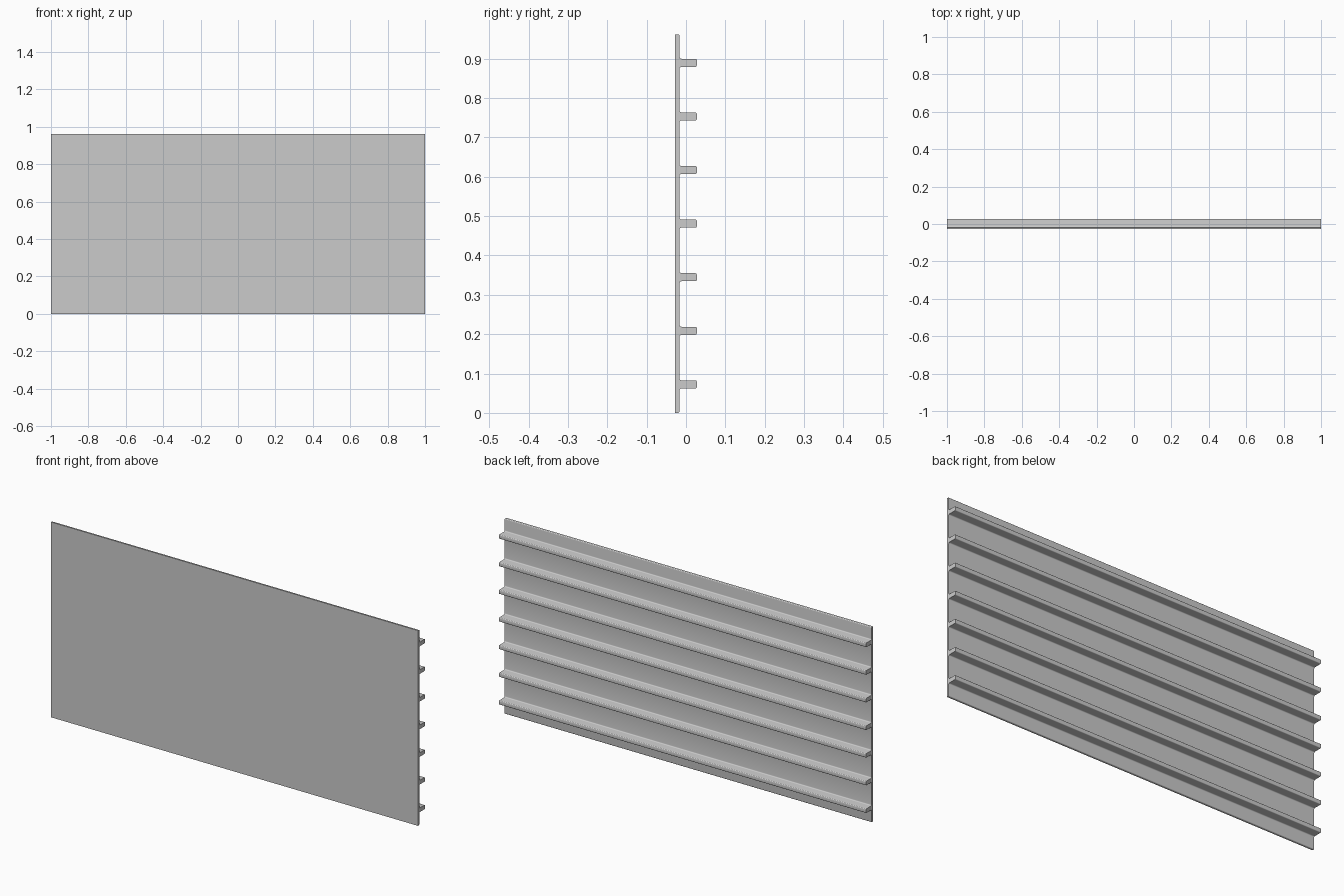
import bpy, bmesh
from math import cos, sin, radians

if "Cube" in bpy.data.objects:
    bpy.data.objects.remove(bpy.data.objects["Cube"])

HALF, H = 1.0, 0.962
FRONT, BACK, TIP = -0.0275, -0.0165, 0.0275
RIBS, PITCH, RIB_T = 7, 0.1362, 0.0205
R_ROOT, R_TIP, R_EDGE = 0.005, 0.004, 0.004
SEG = 5


def arc(cy, cz, r, a0, a1):
    steps = [a0 + (a1 - a0) * i / SEG for i in range(SEG + 1)]
    return [(cy + r * cos(radians(a)), cz + r * sin(radians(a))) for a in steps]


# Cross-section in (y, z): flat front, ribbed back with filleted roots
profile = [(FRONT, H), (FRONT, 0.0)]
profile += arc(BACK - R_EDGE, R_EDGE, R_EDGE, -90, 0)
for i in range(RIBS):
    z = H / 2 + (i - (RIBS - 1) / 2) * PITCH
    lo, hi = z - RIB_T / 2, z + RIB_T / 2
    profile += arc(BACK + R_ROOT, lo - R_ROOT, R_ROOT, 180, 90)
    profile += arc(TIP - R_TIP, lo + R_TIP, R_TIP, -90, 0)
    profile += arc(TIP - R_TIP, hi - R_TIP, R_TIP, 0, 90)
    profile += arc(BACK + R_ROOT, hi + R_ROOT, R_ROOT, 270, 180)
profile += arc(BACK - R_EDGE, H - R_EDGE, R_EDGE, 0, 90)

# Extrude the section along the full panel length
bm = bmesh.new()
face = bm.faces.new([bm.verts.new((-HALF, y, z)) for y, z in profile])
ext = bmesh.ops.extrude_face_region(bm, geom=[face], use_keep_orig=True)
moved = [g for g in ext["geom"] if isinstance(g, bmesh.types.BMVert)]
bmesh.ops.translate(bm, verts=moved, vec=(2 * HALF, 0, 0))
bmesh.ops.recalc_face_normals(bm, faces=bm.faces)
mesh = bpy.data.meshes.new("ribbed_panel")
bm.to_mesh(mesh)
bm.free()

panel = bpy.data.objects.new("ribbed_panel", mesh)
bpy.context.collection.objects.link(panel)
bpy.context.view_layer.objects.active = panel
panel.select_set(True)
bpy.ops.object.shade_smooth_by_angle(angle=radians(30))
